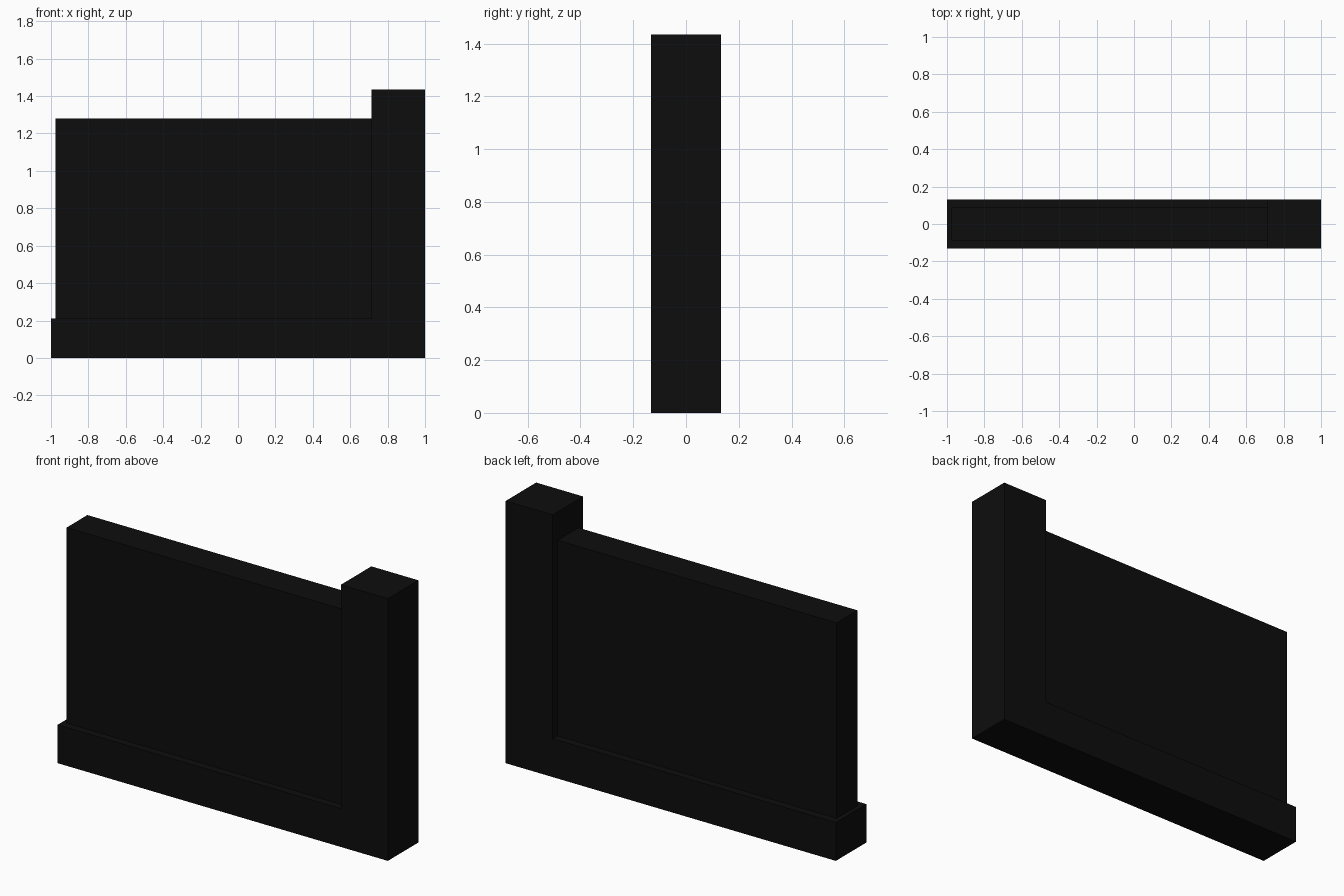
import bpy

default = bpy.data.objects.get("Cube")
if default:
    bpy.data.objects.remove(default, do_unlink=True)

# Single near-black finish
black = bpy.data.materials.new("matte_black")
black.use_nodes = True
colour = (0.004, 0.004, 0.004, 1)
black.diffuse_color = colour
black.node_tree.nodes["Principled BSDF"].inputs["Base Color"].default_value = colour


def block(name, x0, x1, depth, z0, z1):
    """Box spanning x0..x1 and z0..z1, centred on y = 0."""
    bpy.ops.mesh.primitive_cube_add(size=1, location=((x0 + x1) / 2, 0, (z0 + z1) / 2))
    obj = bpy.context.object
    obj.name = name
    obj.scale = (x1 - x0, depth, z1 - z0)
    bpy.ops.object.transform_apply(location=False, rotation=False, scale=True)
    obj.data.materials.append(black)
    return obj


BASE_TOP = 0.21
PILLAR_X = 0.715
DEPTH = 0.264

# Plinth, end pillar flush with it, and the thinner wall panel between
block("plinth", -1, 1, DEPTH, 0, BASE_TOP)
block("end_pillar", PILLAR_X, 1, DEPTH, BASE_TOP, 1.435)
block("wall_panel", -0.975, PILLAR_X, 0.18, BASE_TOP, 1.28)
